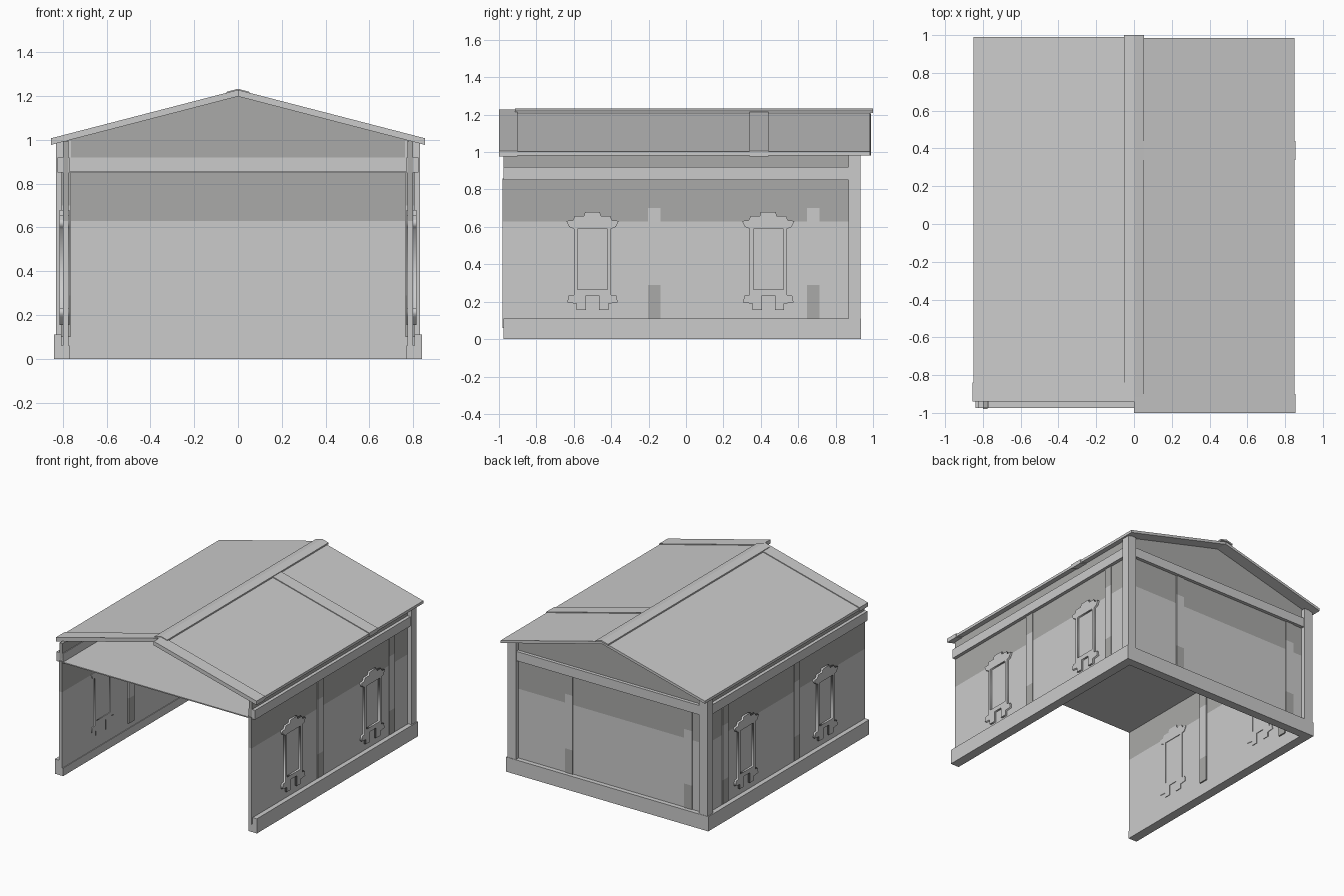
import bpy, bmesh, math
from mathutils import Vector

if "Cube" in bpy.data.objects:
    bpy.data.objects.remove(bpy.data.objects["Cube"])

def material(name, v):
    m = bpy.data.materials.new(name)
    m.diffuse_color = (v, v, v * 0.98, 1)
    m.use_nodes = True
    m.node_tree.nodes["Principled BSDF"].inputs["Base Color"].default_value = m.diffuse_color
    return m

DARK = material("dark_grey", 0.4)

def finish(name, bm, mat=None):
    bmesh.ops.recalc_face_normals(bm, faces=bm.faces)
    me = bpy.data.meshes.new(name)
    bm.to_mesh(me)
    bm.free()
    ob = bpy.data.objects.new(name, me)
    bpy.context.collection.objects.link(ob)
    if mat:
        me.materials.append(mat)
    return ob

def box(name, x, y, z, mat=None):
    bm = bmesh.new()
    bmesh.ops.create_cube(bm, size=1)
    for v in bm.verts:
        for i, r in enumerate((x, y, z)):
            v.co[i] = r[0] if v.co[i] < 0 else r[1]
    return finish(name, bm, mat)

def prism(name, pts, y, mat=None):
    """Extrude an (x, z) outline along y."""
    bm = bmesh.new()
    f = bm.faces.new([bm.verts.new((p[0], y[0], p[1])) for p in pts])
    g = bmesh.ops.extrude_face_region(bm, geom=[f])["geom"]
    bmesh.ops.translate(bm, vec=(0, y[1] - y[0], 0),
                        verts=[e for e in g if isinstance(e, bmesh.types.BMVert)])
    return finish(name, bm, mat)

# Wall colour bands, shared by walls and posts
WALL = [(0.06, 0.63, None), (0.63, 0.86, DARK)]
POST = [(0.10, 0.29, DARK), (0.29, 0.70, None), (0.70, 0.85, DARK)]

# Half outline of the window trim (offset, z), top to bottom
TRIM = [(0.04, 0.68), (0.045, 0.657), (0.095, 0.657), (0.105, 0.635), (0.14, 0.632),
        (0.125, 0.60), (0.10, 0.59), (0.10, 0.235), (0.128, 0.232), (0.135, 0.195),
        (0.085, 0.19), (0.085, 0.155), (0.035, 0.155), (0.035, 0.232)]

def window(side, tag, cy):
    outer = TRIM + [(-a, b) for a, b in reversed(TRIM)]
    hole = [(-0.08, 0.265), (0.08, 0.265), (0.08, 0.59), (-0.08, 0.59)]
    cu = bpy.data.curves.new("trim", 'CURVE')
    cu.dimensions = '2D'
    cu.fill_mode = 'BOTH'
    cu.extrude = 0.0225
    for pts in (outer, hole):
        sp = cu.splines.new('POLY')
        sp.points.add(len(pts) - 1)
        sp.use_cyclic_u = True
        for p, q in zip(sp.points, pts):
            p.co = (q[0], q[1], 0, 1)
    ob = bpy.data.objects.new(f"window_trim_{tag}", cu)
    bpy.context.collection.objects.link(ob)
    ob.rotation_euler = (math.radians(90), 0, math.radians(90))
    ob.location = (side * 0.7925, cy, 0)

for s, n in ((-1, "left"), (1, "right")):
    def X(a, b):
        return tuple(sorted((s * a, s * b)))
    # Plinth, wall bands, posts and beam of one long side
    box(f"plinth_{n}", X(0.805, 0.84), (-0.975, 0.935), (0, 0.11))
    box(f"plinth_ledge_{n}", X(0.77, 0.81), (-0.975, 0.9), (0, 0.06))
    for i, (a, b, m) in enumerate(WALL):
        box(f"wall_{n}_{i}", X(0.775, 0.80), (-0.98, 0.89), (a, b), m)
    box(f"upper_wall_{n}", X(0.775, 0.80), (-0.975, 0.89), (0.86, 0.995), DARK)
    for j, cy in enumerate((-0.17, 0.68)):
        for i, (a, b, m) in enumerate(POST):
            box(f"post_{n}_{j}_{i}", X(0.765, 0.806), (cy - 0.033, cy + 0.033), (a, b), m)
    box(f"beam_{n}", X(0.77, 0.825), (-0.975, 0.875), (0.85, 0.92))
    box(f"corner_post_{n}", X(0.762, 0.832), (0.87, 0.932), (0.06, 0.995))
    for j, cy in enumerate((-0.50, 0.44)):
        window(s, f"{n}_{j}", cy)

    # Roof slab and the raised lap strips
    def slope(x, lift):
        return (s * x, 1.222 - x * 0.259 + lift)
    def slab(name, y, lo, hi, ext=0.85):
        prism(name, [slope(0, lo), slope(ext, lo), slope(ext, hi), slope(0, hi)], y)
    slab(f"roof_{n}", (-0.94, 0.99) if s < 0 else (-0.995, 0.985), -0.02, 0)
    for j, y in enumerate([(-0.94, -0.84)] if s < 0 else [(-1.0, -0.9), (0.34, 0.44)]):
        slab(f"roof_strip_{n}_{j}", y, -0.024, 0.006, 0.854)

# Back wall
box("plinth_back", (-0.84, 0.84), (0.90, 0.935), (0, 0.11))
box("plinth_ledge_back", (-0.80, 0.80), (0.87, 0.91), (0, 0.06))
for i, (a, b, m) in enumerate(WALL):
    box(f"wall_back_{i}", (-0.78, 0.78), (0.875, 0.90), (a, b), m)
for j, cx in enumerate((-0.65, 0.34)):
    for i, (a, b, m) in enumerate(POST):
        box(f"post_back_{j}_{i}", (cx - 0.033, cx + 0.033), (0.88, 0.906), (a, b), m)
box("beam_back", (-0.78, 0.78), (0.872, 0.925), (0.85, 0.92))
prism("gable_back", [(-0.78, 0.91), (0.78, 0.91), (0.78, 1.005), (0, 1.207), (-0.78, 1.005)],
      (0.875, 0.90), DARK)

# Flat ceiling under the open front gable
box("ceiling", (-0.79, 0.79), (-0.975, 0.88), (0.848, 0.856))

# Ridge cap
prism("ridge_cap", [(-0.052, 1.208), (0, 1.222), (0.052, 1.208),
                    (0.052, 1.219), (0, 1.233), (-0.052, 1.219)], (-0.915, 1.0))
